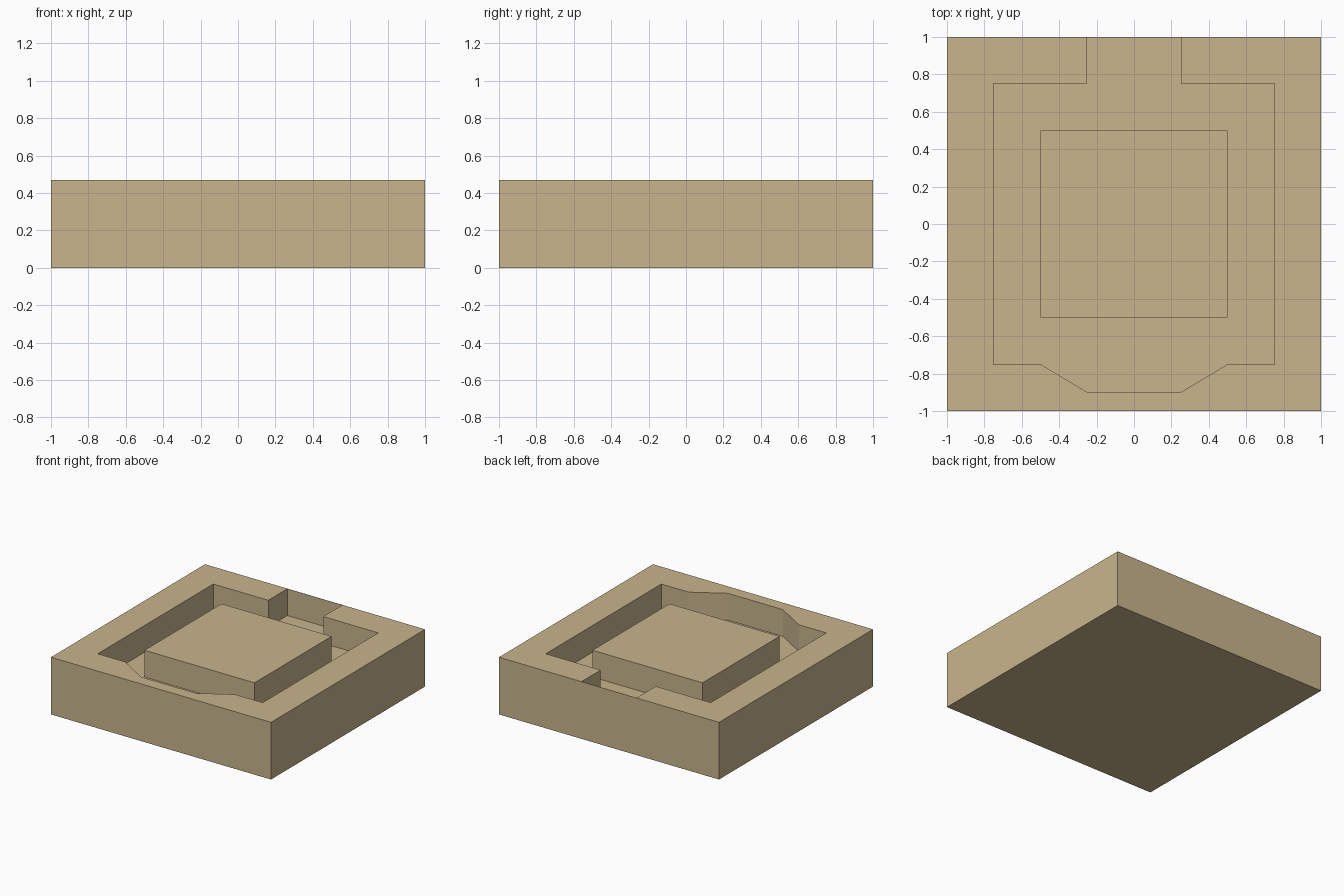
import bpy
import bmesh

if "Cube" in bpy.data.objects:
    bpy.data.objects.remove(bpy.data.objects["Cube"])

TOP, FLOOR = 0.47, 0.25
LIP = 0.998  # paper-thin wall closing the channel at the back


def square(r):
    return [(-r, -r), (r, -r), (r, r), (-r, r)]


def mirrored(half):
    return half + [(-x, y) for x, y in reversed(half)]


bm = bmesh.new()


def ring(points, z):
    """Closed loop of edges at height z."""
    vs = [bm.verts.new((x, y, z)) for x, y in points]
    return [bm.edges.new((vs[i], vs[(i + 1) % len(vs)])) for i in range(len(vs))]


def walls(low, high):
    """Vertical quads between two matching loops."""
    for a, b in zip(low, high):
        bm.faces.new((a.verts[0], a.verts[1], b.verts[1], b.verts[0]))


def cap(*loops):
    """Flat fill of a loop, optionally with a second loop as a hole."""
    edges = [e for loop in loops for e in loop]
    if len(loops) == 1:
        bm.faces.new([e.verts[0] for e in edges])
    else:
        bmesh.ops.triangle_fill(bm, use_beauty=True, edges=edges, normal=(0, 0, 1))


# Outer block
outer_low, outer_top = ring(square(1), 0), ring(square(1), TOP)
walls(outer_low, outer_top)
cap(outer_low)

# Channel outline: bulge at the front, outlet at the back
channel = mirrored([(0.25, -0.9), (0.5, -0.75), (0.75, -0.75),
                    (0.75, 0.75), (0.25, 0.75), (0.25, LIP)])
channel_low, channel_top = ring(channel, FLOOR), ring(channel, TOP)
walls(channel_low, channel_top)

# Raised centre island
island_low, island_top = ring(square(0.5), FLOOR), ring(square(0.5), TOP)
walls(island_low, island_top)
cap(island_top)

# Rim and channel floor
cap(outer_top, channel_top)
cap(channel_low, island_low)

bmesh.ops.recalc_face_normals(bm, faces=bm.faces[:])
mesh = bpy.data.meshes.new("channel_tile")
bm.to_mesh(mesh)
bm.free()

tile = bpy.data.objects.new("channel_tile", mesh)
bpy.context.collection.objects.link(tile)

# Sandstone colour
stone = bpy.data.materials.new("sandstone")
stone.diffuse_color = (0.58, 0.46, 0.27, 1)
stone.use_nodes = True
stone.node_tree.nodes["Principled BSDF"].inputs["Base Color"].default_value = stone.diffuse_color
mesh.materials.append(stone)
